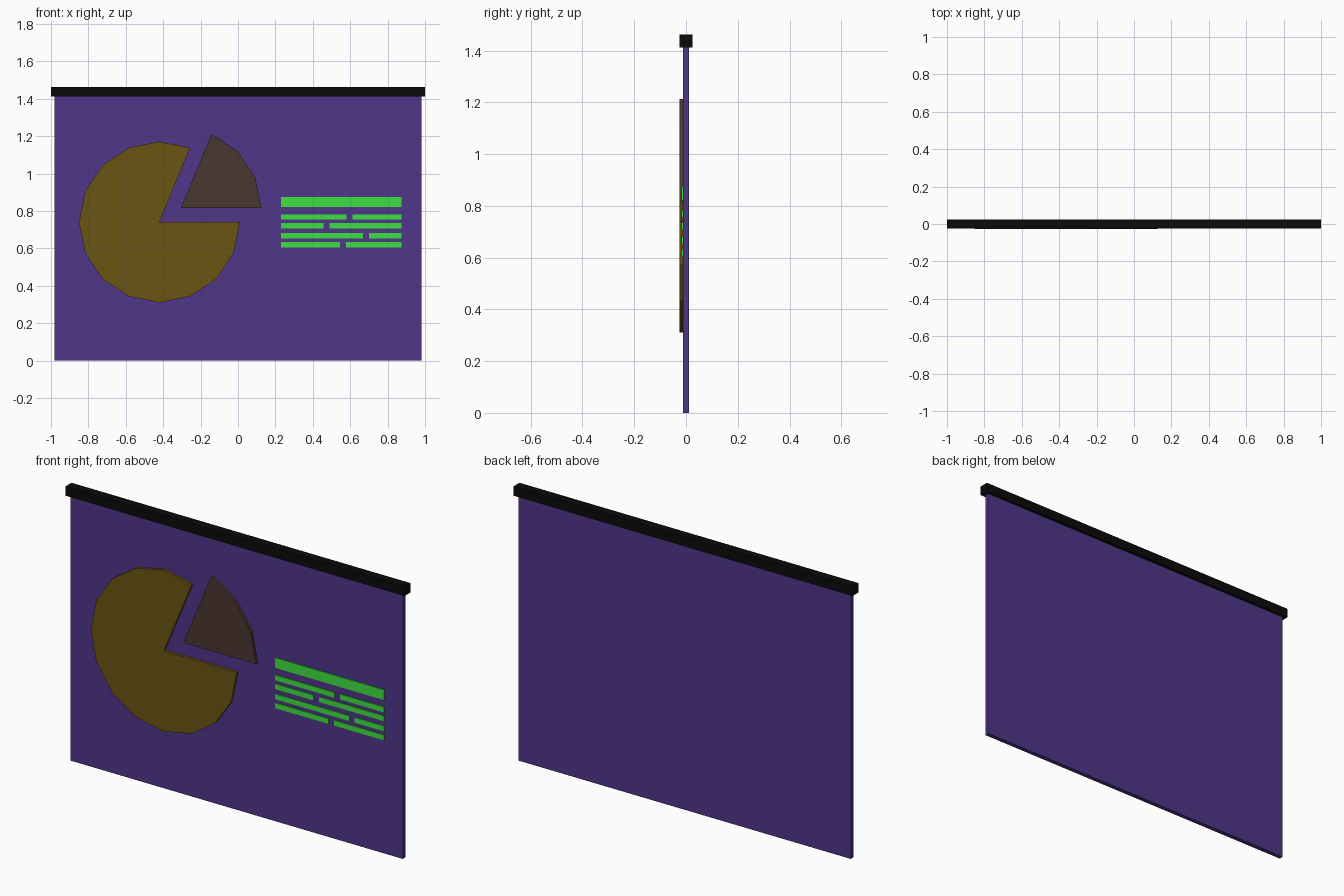
import bpy, bmesh
from math import cos, sin, radians

if "Cube" in bpy.data.objects:
    bpy.data.objects.remove(bpy.data.objects["Cube"])


def material(name, srgb):
    lin = [c / 12.92 if c <= 0.04045 else ((c + 0.055) / 1.055) ** 2.4 for c in srgb]
    m = bpy.data.materials.new(name)
    m.diffuse_color = (*lin, 1)
    m.use_nodes = True
    m.node_tree.nodes["Principled BSDF"].inputs["Base Color"].default_value = m.diffuse_color
    return m


def slab(name, outline, y_front, y_back, mat):
    """Extrude an x-z outline (counter-clockwise from the front) along y."""
    bm = bmesh.new()
    front = bm.faces.new([bm.verts.new((x, y_front, z)) for x, z in outline])
    ext = bmesh.ops.extrude_face_region(bm, geom=[front], use_keep_orig=True)
    moved = [v for v in ext["geom"] if isinstance(v, bmesh.types.BMVert)]
    bmesh.ops.translate(bm, verts=moved, vec=(0, y_back - y_front, 0))
    bmesh.ops.recalc_face_normals(bm, faces=bm.faces)
    mesh = bpy.data.meshes.new(name)
    bm.to_mesh(mesh)
    bm.free()
    mesh.materials.append(mat)
    obj = bpy.data.objects.new(name, mesh)
    bpy.context.collection.objects.link(obj)
    return obj


def rect(x0, x1, z0, z1):
    return [(x0, z0), (x1, z0), (x1, z1), (x0, z1)]


def sector(cx, cz, r, first, last, step=22.5):
    n = round((last - first) / step)
    angles = [radians(first + i * step) for i in range(n + 1)]
    return [(cx, cz)] + [(cx + r * cos(a), cz + r * sin(a)) for a in angles]


purple = material("screen_purple", (0.31, 0.21, 0.535))
black = material("housing_black", (0.04, 0.04, 0.04))
ochre = material("chart_ochre", (0.42, 0.33, 0.075))
brown = material("chart_brown", (0.295, 0.215, 0.19))
green = material("text_green", (0.24, 0.88, 0.26))

# Screen sheet and roller housing
slab("screen", rect(-0.98, 0.98, 0, 1.412), -0.0115, 0.0115, purple)
slab("roller_housing", rect(-1, 1, 1.412, 1.462), -0.025, 0.025, black)

# Pie chart with one slice pulled out
slab("pie_main", sector(-0.42, 0.74, 0.43, 67.5, 360), -0.026, -0.0115, ochre)
slab("pie_slice", sector(-0.305, 0.815, 0.43, 0, 67.5), -0.026, -0.0115, brown)

# Heading bar and four broken lines
LEFT, RIGHT, GAP = 0.23, 0.873, 0.032
slab("heading_bar", rect(LEFT, RIGHT, 0.82, 0.874), -0.0165, -0.0115, green)
rows = [(0.754, 0.58), (0.707, 0.457), (0.653, 0.668), (0.605, 0.545)]
for i, (z, gap_x) in enumerate(rows, 1):
    for side, x0, x1 in (("left", LEFT, gap_x), ("right", gap_x + GAP, RIGHT)):
        slab(f"line_{i}_{side}", rect(x0, x1, z, z + 0.028), -0.0165, -0.0115, green)
